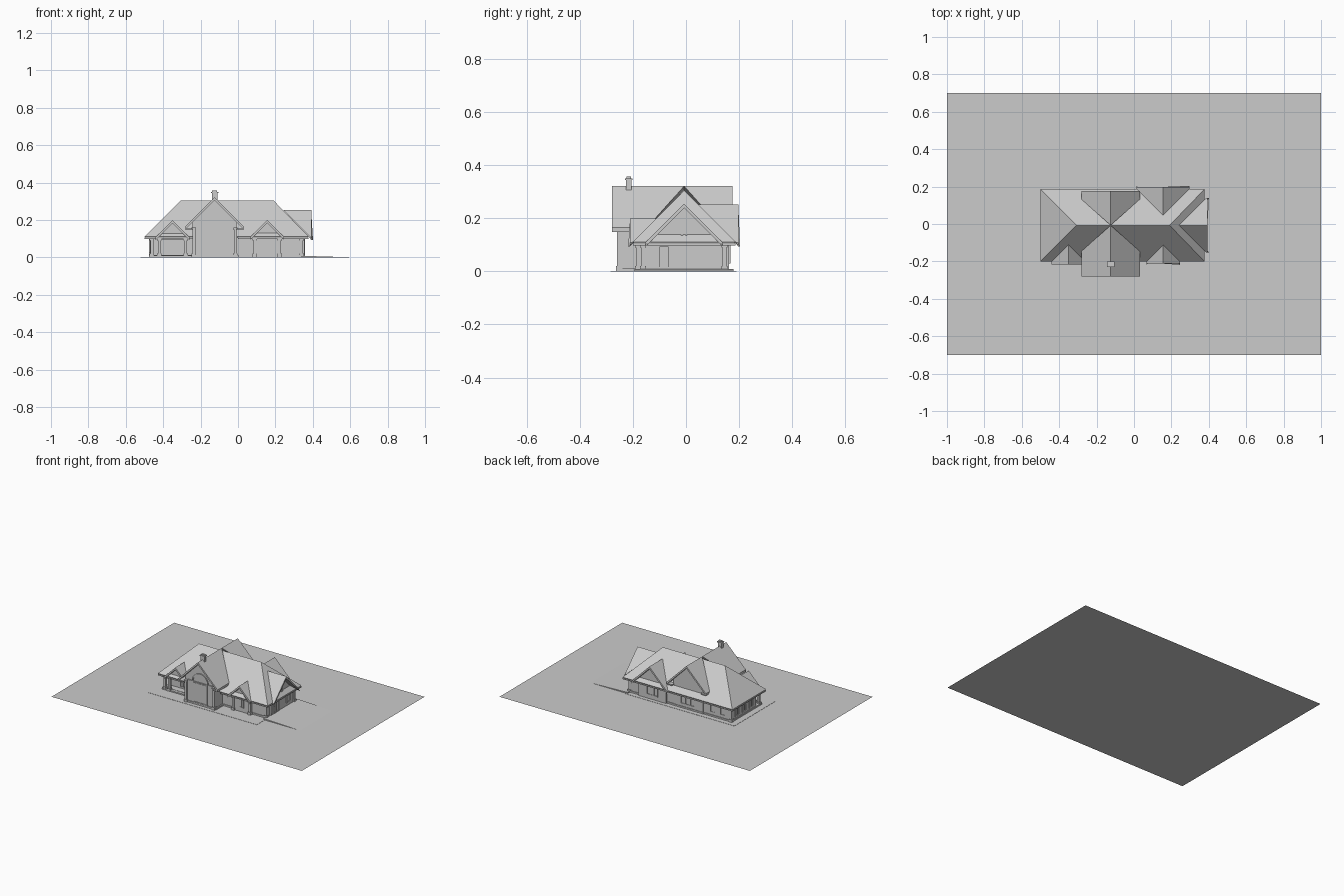
import bpy, math

if "Cube" in bpy.data.objects:
    bpy.data.objects.remove(bpy.data.objects["Cube"])

RIDGE_Z, RIDGE_Y = 0.305, -0.007      # main ridge; every roof pitch is 45 degrees
HIP_L, HIP_R = -0.307, 0.19           # ends of the main ridge
T = 0.016                             # vertical roof thickness


def mesh(name, verts, faces):
    me = bpy.data.meshes.new(name)
    me.from_pydata(verts, [], faces)
    me.update()
    ob = bpy.data.objects.new(name, me)
    bpy.context.collection.objects.link(ob)
    return ob


def boxes(name, items):
    """One object from boxes given as (x0, x1, y0, y1, z0, z1)."""
    v, f = [], []
    for x0, x1, y0, y1, z0, z1 in items:
        n = len(v)
        v += [(x, y, z) for z in (z0, z1) for x, y in ((x0, y0), (x1, y0), (x1, y1), (x0, y1))]
        f += [[n + i for i in q] for q in ((3, 2, 1, 0), (4, 5, 6, 7), (0, 1, 5, 4),
                                           (1, 2, 6, 5), (2, 3, 7, 6), (3, 0, 4, 7))]
    return mesh(name, v, f)


def prism(name, axis, profile, near, far):
    """Extrude a (u, z) profile along an axis; near / far may depend on z."""
    at = lambda e, z: e(z) if callable(e) else e
    put = lambda u, w, z: (u, w, z) if axis == 'y' else (w, u, z)
    n = len(profile)
    v = [put(u, at(e, z), z) for e in (near, far) for u, z in profile]
    f = [list(range(n)), list(range(2 * n - 1, n - 1, -1))]
    f += [[i, i + n, (i + 1) % n + n, (i + 1) % n] for i in range(n)]
    ob = mesh(name, v, f)
    import bmesh
    bm = bmesh.new()
    bm.from_mesh(ob.data)
    bmesh.ops.recalc_face_normals(bm, faces=bm.faces)
    bm.to_mesh(ob.data)
    bm.free()
    return ob


def gable(name, axis, c, half, top, tip, origin, sign):
    """Gable roof whose inner end is mitred into the main roof slope."""
    e = top - half
    chevron = [(c - half, e), (c, top), (c + half, e),
               (c + half, e - T), (c, top - T), (c - half, e - T)]
    prism(name + "_roof", axis, chevron, tip, lambda z: origin + sign * max(0, RIDGE_Z - z))


def gable_wall(name, axis, c, half, top, a, b, base=0.0):
    s = top - T - half
    prism(name + "_wall", axis,
          [(c - half, base), (c + half, base), (c + half, s), (c, top - T), (c - half, s)], a, b)


def window(name, axis, c, w, z0, z1, face, out, bars=1):
    """Framed pane standing slightly proud of a wall."""
    parts, t = [], 0.006

    def add(u0, u1, za, zb, d):
        lo, hi = sorted((face - out * 0.004, face + out * d))
        parts.append((u0, u1, lo, hi, za, zb) if axis == 'y' else (lo, hi, u0, u1, za, zb))
    l, r = c - w / 2, c + w / 2
    add(l, r, z0, z1, 0.001)
    add(l, l + t, z0, z1, 0.005)
    add(r - t, r, z0, z1, 0.005)
    add(l, r, z1 - t, z1, 0.005)
    add(l, r, z0, z0 + t, 0.005)
    for i in range(bars):
        u = l + w * (i + 1) / (bars + 1)
        add(u - 0.002, u + 0.002, z0, z1, 0.004)
    return boxes(name, parts)


# Site base and paving
mesh("site_base", [(-1, -.7, 0), (1, -.7, 0), (1, .7, 0), (-1, .7, 0)], [(0, 1, 2, 3)])
boxes("paving", [(-.52, .35, -.285, .19, 0, .0015)])
prism("driveway", 'y', [(.34, 0), (.635, 0), (.34, .009)], -.195, .18)

# Main walls: left end is recessed behind a porch
boxes("main_walls", [(-.24, .345, -.165, .15, 0, .125), (-.47, -.24, -.125, .15, 0, .125)])
boxes("plinth", [(-.475, .35, -.17, .155, 0, .012), (-.247, .002, -.257, .157, 0, .012)])

# Main hip roof
x0, x1, y0, y1, ez = -.5, .377, -.2, .186, .112
hip = mesh("main_hip_roof",
           [(x0, y0, ez), (x1, y0, ez), (x1, y1, ez), (x0, y1, ez),
            (HIP_L, RIDGE_Y, RIDGE_Z), (HIP_R, RIDGE_Y, RIDGE_Z)],
           [(0, 1, 5, 4), (1, 2, 5), (2, 3, 4, 5), (3, 0, 4)])
sol = hip.modifiers.new("thickness", 'SOLIDIFY')
sol.thickness, sol.offset = 0.01, -1

# Soffits under the main eaves
boxes("main_soffit", [(x0, -.24, y0, -.12, .098, .106), (0, x1, y0, -.16, .098, .106),
                      (x0, x1, .145, y1, .098, .106), (x0, -.465, y0, y1, .098, .106),
                      (.34, x1, y0, y1, .098, .106)])

# Gabled wings: (name, axis, centre, roof half, ridge z, tip, origin, sign, wall half, wall near, wall far)
wings = [
    ("entry_front", 'y', -.125, .157, .322, -.28, RIDGE_Y, -1, .118, -.25, -.1, 0),
    ("entry_back", 'y', -.125, .157, .322, .176, RIDGE_Y, 1, .118, .1, .153, 0),
    ("front_left", 'y', -.35, .09, .2, -.216, RIDGE_Y, -1, .075, -.185, -.13, .095),
    ("front_right", 'y', .156, .09, .2, -.212, RIDGE_Y, -1, .07, -.18, -.13, 0),
    ("back_right", 'y', .155, .142, .252, .198, RIDGE_Y, 1, .11, .1, .163, 0),
    ("garage_end", 'x', RIDGE_Y, .145, .255, .392, HIP_R, 1, .128, .28, .35, 0),
]
for n, ax, c, h, top, tip, org, s, wh, wa, wb, base in wings:
    gable(n, ax, c, h, top, tip, org, s)
    gable_wall(n, ax, c, wh, top, wa, wb, base)

# Upper side walls of the entry block, and its eave soffits
boxes("entry_block_sides", [(-.243, -.235, -.25, -.1, 0, .18), (-.015, -.007, -.25, -.1, 0, .18)])
boxes("entry_soffit", [(-.28, -.24, -.278, -.15, .148, .156), (-.01, .03, -.278, -.15, .148, .156),
                       (-.28, -.24, .135, .174, .148, .156), (-.01, .03, .135, .174, .148, .156)])

# Corner posts with bases and caps
posts = [(-.236, -.252, .16), (-.014, -.252, .16), (-.46, -.175, .1), (-.42, -.18, .1),
         (-.28, -.18, .1), (.09, -.18, .1), (.222, -.18, .1), (.34, -.162, .1), (.345, .145, .1),
         (-.465, .147, .1)]
parts = []
for x, y, h in posts:
    parts += [(x - .008, x + .008, y - .008, y + .008, 0, h),
              (x - .012, x + .012, y - .012, y + .012, 0, .02),
              (x - .012, x + .012, y - .012, y + .012, h - .01, h)]
boxes("corner_posts", parts)
boxes("porch_floor", [(-.475, -.24, -.19, -.12, 0, .01)])

# Entry: double door, fan window, arch trim and string course
cx, cz, fy = -.125, .165, -.25
window("entry_door", 'y', cx, .11, .012, .155, fy, -1, 3)


def arc(r, n=16):
    return [(cx + r * math.cos(math.pi * i / n), cz + r * math.sin(math.pi * i / n)) for i in range(n + 1)]


prism("fan_window", 'y', arc(.055), fy - .002, fy + .004)
inner, outer = arc(.055), arc(.064)
prism("fan_window_arch", 'y', outer + inner[::-1], fy - .008, fy + .002)
boxes("entry_string_course", [(cx - .1, cx + .1, fy - .007, fy, .158, .165)])

# Windows and doors around the house
window("front_left_window", 'y', -.35, .045, .02, .09, -.125, -1)
window("front_right_window", 'y', .156, .035, .03, .115, -.18, -1)
window("garage_door", 'x', -.083, .1, .01, .11, .35, 1, 0)
window("side_door", 'x', -.083, .035, .01, .095, .352, 1, 0)
window("side_gable_window", 'x', RIDGE_Y, .022, .13, .195, .35, 1, 0)
window("side_back_window", 'x', .075, .05, .03, .09, .35, 1)
for i, y in enumerate((-.07, .01, .09)):
    window("left_window_%d" % i, 'x', y, .045, .025, .09, -.47, -1)
for i, x in enumerate((-.4, -.32)):
    window("back_left_window_%d" % i, 'y', x, .045, .03, .09, .15, 1)
window("back_entry_window", 'y', cx, .12, .03, .1, .153, 1, 2)
window("back_right_window", 'y', .155, .09, .03, .1, .163, 1, 2)

# Chimney
boxes("chimney", [(-.14, -.11, -.226, -.206, .28, .345), (-.145, -.105, -.231, -.201, .345, .351),
                  (-.138, -.112, -.224, -.208, .351, .358)])
